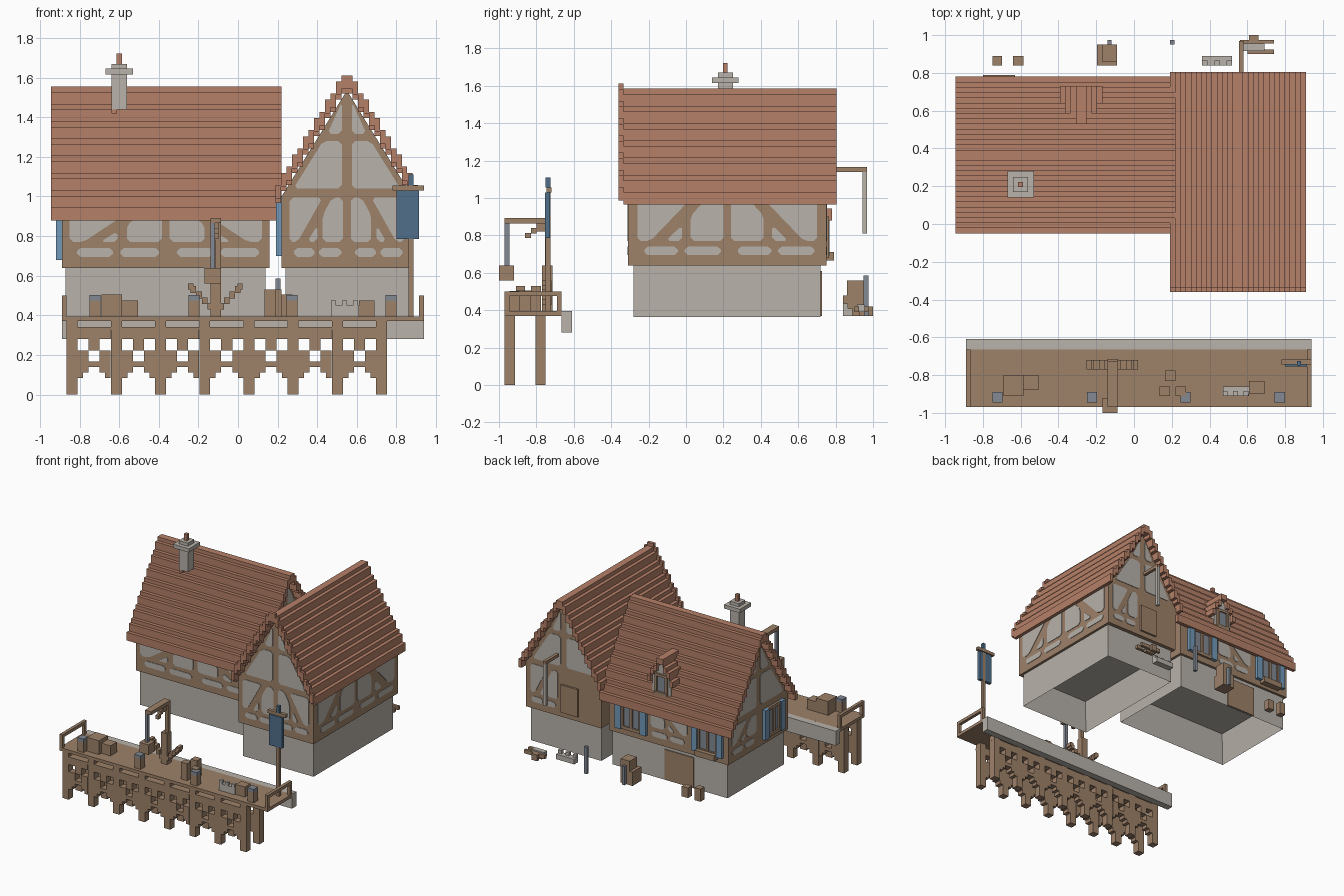
import bpy, bmesh, math

if "Cube" in bpy.data.objects:
    bpy.data.objects.remove(bpy.data.objects["Cube"])


def mat(name, hexa):
    lin = []
    for i in (0, 2, 4):
        c = int(hexa[i:i + 2], 16) / 255
        lin.append(c / 12.92 if c <= 0.04045 else ((c + 0.055) / 1.055) ** 2.4)
    m = bpy.data.materials.new(name)
    m.diffuse_color = (*lin, 1)
    m.use_nodes = True
    m.node_tree.nodes["Principled BSDF"].inputs["Base Color"].default_value = m.diffuse_color
    return m


WOOD = mat("wood", "9D8169")
STONE = mat("stone", "B8B2AA")
ROOF = mat("roof_tile", "B58068")
BLUE = mat("shutter_blue", "7299B8")
NAVY = mat("banner_blue", "506F8A")
STEEL = mat("grey_metal", "838A94")


def finish(name, bm, m):
    bmesh.ops.recalc_face_normals(bm, faces=bm.faces)
    me = bpy.data.meshes.new(name)
    bm.to_mesh(me)
    bm.free()
    me.materials.append(m)
    ob = bpy.data.objects.new(name, me)
    bpy.context.collection.objects.link(ob)
    return ob


def add_prism(bm, pts, axis, a, b):
    """Extrude a (u, z) outline along x or y from a to b."""
    place = (lambda u, z, t: (t, u, z)) if axis == 'x' else (lambda u, z, t: (u, t, z))
    lo = [bm.verts.new(place(u, z, a)) for u, z in pts]
    hi = [bm.verts.new(place(u, z, b)) for u, z in pts]
    bm.faces.new(lo)
    bm.faces.new(hi[::-1])
    for i in range(len(pts)):
        j = (i + 1) % len(pts)
        bm.faces.new((lo[i], lo[j], hi[j], hi[i]))


def prism(name, pts, axis, a, b, m):
    bm = bmesh.new()
    add_prism(bm, pts, axis, a, b)
    return finish(name, bm, m)


def rect(u0, u1, z0, z1):
    return [(u0, z0), (u1, z0), (u1, z1), (u0, z1)]


def boxes(name, m, *dims):
    bm = bmesh.new()
    for x0, x1, y0, y1, z0, z1 in dims:
        add_prism(bm, rect(x0, x1, z0, z1), 'y', y0, y1)
    return finish(name, bm, m)


def chamfer(pts, c=0.018):
    out = []
    for i, (u, z) in enumerate(pts):
        for pu, pz in (pts[i - 1], pts[(i + 1) % len(pts)]):
            d = math.hypot(pu - u, pz - z)
            k = min(c / d, 0.35)
            out.append((u + (pu - u) * k, z + (pz - z) * k))
    return out


def plates(name, m, axis, pos, polys):
    bm = bmesh.new()
    for p in polys:
        add_prism(bm, chamfer(p), axis, pos - 0.004, pos + 0.004)
    return finish(name, bm, m)


# Plaster fields of one timber bay: braced upper part and a low strip
def bay(u0, u1, zt, flip=False):
    w, zm, zs = u1 - u0, 0.77, 0.695
    h = zt - zm
    f = [[(0, 0), (.15, 0), (.62, 1), (0, 1)],
         [(.33, 0), (.52, 0), (.52, .38)],
         [(.62, 0), (1, 0), (1, 1), (.8, 1), (.62, .6)]]
    polys = [[(u0 + (1 - a if flip else a) * w, zm + b * h) for a, b in p] for p in f]
    return polys + [rect(u0 + .08 * w, u0 + .47 * w, zs, zs + .045),
                    rect(u0 + .55 * w, u0 + .97 * w, zs, zs + .045)]


# Plaster fields of a gable, two on each side of the king post
def gable(c, half, z0, apex):
    k = (apex - z0) / half
    out = []
    for s in (-1, 1):
        edge = lambda z: c + s * ((apex - z) / k - .035)
        zb, z1, z2 = z0 + .04, z0 + .28, z0 + .315
        out.append([(c + s * .025, zb), (edge(zb), zb), (edge(z1), z1), (c + s * .025, z1)])
        out.append([(c + s * .025, z2), (edge(z2), z2), (c + s * .025, apex - .05)])
    return out


# Stepped roof shell outline
def steps(c, half, n, z0, z1, thick=.065, dz=0):
    cum, t = [], 0
    for i in range(n):
        t += 1 + i % 2
        cum.append(t)
    tops = [z0 + dz + (z1 - z0) * v / t for v in cum]
    left, s = [], half / n
    for i, z in enumerate(tops):
        left += [(-half + i * s, z), (-half + (i + 1) * s, z)]
    left = left[:-1]
    inner = [(u, z - thick) for u, z in left]
    outer = left + [(-u, z) for u, z in left[::-1]]
    under = inner + [(-u, z) for u, z in inner[::-1]]
    return [(c + u, z) for u, z in outer + under[::-1]]


# Stone base with a recessed underside
def base(name, x0, x1, y0, y1):
    bm = bmesh.new()
    add_prism(bm, rect(x0, x1, .365, .645), 'y', y0, y1)
    bmesh.ops.recalc_face_normals(bm, faces=bm.faces)
    f = min(bm.faces, key=lambda q: q.calc_center_median().z)
    bmesh.ops.inset_region(bm, faces=[f], thickness=.055)
    bmesh.ops.translate(bm, verts=f.verts, vec=(0, 0, .24))
    return finish(name, bm, STONE)


# Window with frame, pane and a pair of shutters
def window(name, axis, pos, s, u0, u1, z0, z1):
    def part(n, m, d, *rs):
        bm = bmesh.new()
        for r in rs:
            add_prism(bm, rect(*r), axis, pos, pos + s * d)
        finish(name + n, bm, m)
    c = (u0 + u1) / 2
    part("_pane", STEEL, .005, (u0 + .05, u1 - .05, z0, z1))
    part("_frame", WOOD, .018, (u0 + .05, u1 - .05, z1 - .025, z1), (u0 + .05, u1 - .05, z0, z0 + .025),
         (c - .01, c + .01, z0, z1), (u0 + .05, u0 + .065, z0, z1), (u1 - .065, u1 - .05, z0, z1))
    part("_shutters", BLUE, .028, (u0, u0 + .05, z0, z1), (u1 - .05, u1, z0, z1))


# Long house
base("long_house_base", -.87, .14, .01, .72)
prism("long_house_walls", [(-.01, .64), (.74, .64), (.74, .94), (.365, 1.5), (-.01, .94)], 'x', -.89, .16, WOOD)
prism("long_house_roof", steps(.365, .415, 15, .915, 1.555), 'x', -.945, .22, ROOF)
plates("long_front_plaster", STONE, 'y', -.01, bay(-.85, -.385, .915) + bay(-.345, .12, .915, True))
plates("long_back_plaster", STONE, 'y', .74, bay(-.53, -.21, .915))
plates("long_left_plaster", STONE, 'x', -.89, bay(.39, .70, .92, True) + gable(.365, .375, .93, 1.49))
plates("long_right_plaster", STONE, 'x', .16, gable(.365, .375, .93, 1.49))
window("back_window_a", 'y', .74, 1, -.85, -.58, .69, .91)
window("back_window_b", 'y', .74, 1, -.18, .09, .69, .91)
window("left_window", 'x', -.89, -1, .06, .31, .68, .915)
boxes("window_box", WOOD, (-.80, -.63, .74, .79, .665, .71))
boxes("back_door", WOOD, (-.575, -.32, .71, .728, .37, .61))

# Cross house
base("cross_house_base", .24, .86, -.28, .72)
prism("cross_house_walls", [(.22, .64), (.88, .64), (.88, 1.0), (.55, 1.535), (.22, 1.0)], 'y', -.31, .75, WOOD)
prism("cross_house_roof", steps(.55, .36, 13, 1.0, 1.585), 'y', -.335, .805, ROOF)
prism("gable_trim", steps(.55, .36, 13, 1.0, 1.585, .07, .027), 'y', -.36, -.335, ROOF)
plates("cross_front_plaster", STONE, 'y', -.31,
       bay(.26, .53, .995) + bay(.57, .84, .995, True) + gable(.55, .33, 1.0, 1.53))
plates("cross_back_plaster", STONE, 'y', .75, bay(.60, .84, .995, True) + gable(.55, .33, 1.0, 1.53))
plates("cross_right_plaster", STONE, 'x', .88, bay(-.26, .20, .995) + bay(.24, .70, .995, True))
window("cross_left_window", 'x', .22, -1, -.27, -.05, .70, 1.0)
boxes("loft_door", WOOD, (.42, .57, .75, .765, .68, .90))

# Dormer on the back slope
prism("dormer_walls", [(-.36, .98), (-.20, .98), (-.20, 1.17), (-.28, 1.28), (-.36, 1.17)], 'y', .52, .705, STONE)
prism("dormer_roof", steps(-.28, .112, 4, 1.13, 1.32, .045), 'y', .50, .73, ROOF)
boxes("dormer_pane", STEEL, (-.315, -.245, .70, .71, 1.05, 1.17))
boxes("dormer_frame", WOOD, (-.335, -.315, .70, .72, 1.03, 1.19), (-.245, -.225, .70, .72, 1.03, 1.19),
      (-.335, -.225, .70, .725, 1.02, 1.05), (-.315, -.245, .70, .72, 1.17, 1.19))

# Chimney
boxes("chimney", STONE, (-.64, -.56, .17, .25, 1.44, 1.62), (-.67, -.53, .14, .28, 1.615, 1.645),
      (-.64, -.56, .17, .25, 1.645, 1.67))
boxes("chimney_pot", ROOF, (-.613, -.587, .197, .223, 1.67, 1.722), (-.64, -.61, .17, .20, 1.42, 1.44))

# Jetty deck, stone edge, end rails
boxes("jetty_deck", WOOD, (-.89, .94, -.97, -.665, .37, .395))
boxes("jetty_stone_edge", STONE, (-.89, .94, -.665, -.61, .28, .395))
for x in (-.89, .915):
    boxes("end_rail", WOOD, (x, x + .025, -.97, -.665, .475, .50), (x, x + .025, -.97, -.945, .395, .475),
          (x, x + .025, -.69, -.665, .395, .475))

# Jetty legs with stepped lattice, one bay per leg spacing
LATTICE = ["######", "######", "..##..", "..##..", "##..##", "##..##", "######", "##..##", "#....#"]
V = .0279
for y, label in ((-.97, "front"), (-.805, "back")):
    bits = [(-.865 + i * 8 * V, -.81 + i * 8 * V, y, y + .055, 0, .37) for i in range(8)]
    bits.append((-.865, .753, y, y + .055, .325, .34))
    for i in range(7):
        x = -.81 + i * 8 * V
        for r, row in enumerate(LATTICE):
            z = .335 - r * V
            for c, ch in enumerate(row):
                if ch == "#":
                    bits.append((x + c * V, x + (c + 1) * V, y, y + .055, z - V, z))
    boxes(label + "_legs", WOOD, *bits)

# Jetty crane with rope, bucket and stepped braces
boxes("crane", WOOD, (-.14, -.085, -.77, -.715, .395, .64), (-.113, -.085, -.755, -.725, .64, .87),
      (-.14, -.085, -.97, -.725, .865, .892), (-.125, -.098, -.80, -.755, .82, .865),
      (-.125, -.098, -.83, -.80, .81, .84), (-.125, -.098, -.86, -.83, .785, .812))
boxes("crane_rope", STEEL, (-.14, -.115, -.97, -.945, .64, .866))
boxes("crane_bucket", WOOD, (-.168, -.087, -1.0, -.92, .56, .64))
boxes("crane_braces", WOOD, *[(-.113 + s * .028 * i - .014, -.113 + s * .028 * i + .014, -.77, -.72,
                              .40 + .028 * i, .435 + .028 * i) for i in range(1, 5) for s in (-1, 1)],
      (-.252, -.225, -.77, -.72, .53, .56), (-.003, .022, -.77, -.72, .53, .56))

# Banner on a pole
boxes("banner_pole", WOOD, (.86, .885, -.75, -.725, .395, 1.03), (.78, .94, -.745, -.718, 1.03, 1.055))
boxes("banner", NAVY, (.80, .915, -.755, -.728, .785, 1.03), (.862, .885, -.75, -.725, 1.055, 1.11))

# Goods on the jetty
boxes("jetty_crates", WOOD, (-.69, -.585, -.91, -.80, .395, .505), (-.585, -.505, -.88, -.80, .395, .475),
      (.61, .69, -.90, -.83, .395, .475), (.135, .19, -.91, -.86, .395, .53),
      (.165, .22, -.83, -.775, .395, .53), (.22, .275, -.91, -.86, .395, .505))
boxes("mooring_posts", WOOD, *[(x, x + .055, -.945, -.89, .395, .475) for x in (-.75, -.25, .245, .745)])
boxes("mooring_caps", STEEL, *[(x, x + .055, -.945, -.89, .475, .502) for x in (-.75, -.25, .245, .745)])
boxes("fish_tray", STONE, (.47, .61, -.91, -.86, .395, .45),
      *[(x, x + .025, -.91, -.885, .45, .475) for x in (.47, .525, .58)])

# Back hoist with hanging rope
boxes("hoist_arm", WOOD, (.555, .58, .80, .968, 1.14, 1.165))
boxes("hoist_rope", STONE, (.555, .58, .943, .968, .81, 1.14))

# Goods in the back yard
boxes("yard_crates", WOOD, (-.75, -.70, .84, .89, .37, .47), (-.64, -.585, .84, .89, .37, .45),
      (-.195, -.09, .84, .95, .37, .48), (-.17, -.09, .86, .95, .48, .56))
boxes("yard_posts", STEEL, (.19, .215, .95, .975, .37, .585), (-.14, -.12, .95, .975, .37, .52))
boxes("yard_trough", STONE, (.36, .52, .84, .89, .37, .41), *[(x, x + .03, .84, .865, .41, .435) for x in (.36, .425, .49)])
boxes("hand_cart", WOOD, (.56, .74, .955, .975, .39, .42), (.60, .74, .90, .925, .39, .42),
      (.61, .66, .975, 1.0, .37, .42), (.60, .68, .925, .955, .37, .395))
boxes("cart_load", STONE, (.58, .69, .915, .955, .39, .43))
